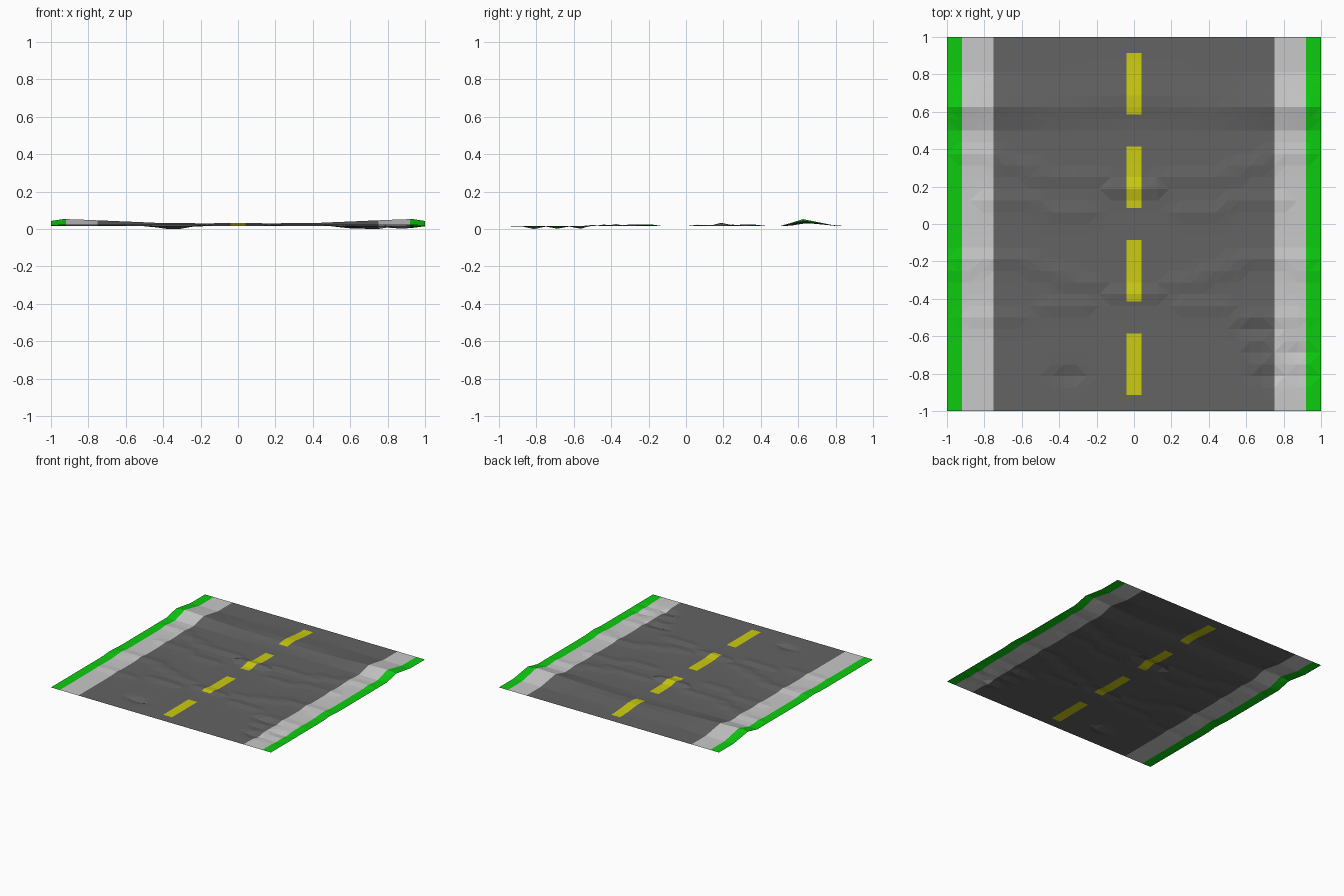
import bpy, bmesh

if "Cube" in bpy.data.objects:
    bpy.data.objects.remove(bpy.data.objects["Cube"])

BASE = 0.017


def material(name, rgb):
    m = bpy.data.materials.new(name)
    m.diffuse_color = (*rgb, 1)
    m.use_nodes = True
    m.node_tree.nodes["Principled BSDF"].inputs["Base Color"].default_value = m.diffuse_color
    return m


mats = [material("asphalt grey", (0.125, 0.125, 0.125)),
        material("pavement light grey", (0.58, 0.58, 0.58)),
        material("grass green", (0.004, 0.6, 0.005)),
        material("lane yellow", (0.6, 0.6, 0.005))]

# small bumps mirrored in x: distance from middle, y, half width, height
BUMPS = [(0, 0.1875, 0.12, 0.018), (0.25, 0.25, 0.1, 0.009),
         (0.45, 0.25, 0.1, 0.008), (0.62, 0.3125, 0.1, 0.009),
         (0.82, 0.375, 0.12, 0.008), (0.35, 0.0625, 0.12, 0.008),
         (0.65, 0.125, 0.16, 0.007), (0.75, -0.1875, 0.22, 0.010),
         (0.45, -0.25, 0.1, 0.009), (0.92, -0.25, 0.08, 0.007),
         (0.3, -0.3125, 0.1, 0.008), (0, -0.375, 0.12, 0.011),
         (0.36, -0.4375, 0.12, 0.009), (0.75, -0.5, 0.15, 0.007)]
# potholes: x, y, half width, depth
HOLES = [(-0.35, -0.8125, 0.05, 0.015), (0.65, -0.5625, 0.06, 0.014),
         (0.66, -0.6875, 0.03, 0.01), (0.72, -0.8125, 0.05, 0.015),
         (0.875, -0.6875, 0.04, 0.013), (0.9, -0.8125, 0.03, 0.008)]


def patch(x, y, cx, cy, half):
    across = min(1, max(0, 1 - (abs(x - cx) - half) / 0.0625))
    return across * max(0, 1 - abs(y - cy) / 0.07)


def height(x, y):
    ax = abs(x)
    # long ridge crossing the road, taller at the verges
    t = min(1, max(0, (ax - 0.45) / 0.45))
    crest = 0.019 + 0.019 * t
    mid = 0.66 - 0.035 * min(1, ax / 0.5)
    if ax > 0.95:
        crest -= 0.010
    d = y - mid
    ridge = crest * max(0, 1 - (d / 0.19 if d > 0 else -d / 0.12))
    bump = max(h * patch(ax, y, cx, cy, w) for cx, cy, w, h in BUMPS)
    hole = max(h * patch(x, y, cx, cy, w) for cx, cy, w, h in HOLES)
    return max(0, BASE + max(ridge, bump) - hole)


# road sheet, displaced on a coarse grid
bm = bmesh.new()
bmesh.ops.create_grid(bm, x_segments=32, y_segments=32, size=1)
for v in bm.verts:
    v.co.z = height(v.co.x, v.co.y)
low = min(v.co.z for v in bm.verts)
for v in bm.verts:
    v.co.z -= low
bmesh.ops.triangulate(bm, faces=bm.faces[:])

# cut the colour borders into the sheet


def cut(co, no):
    bmesh.ops.bisect_plane(bm, geom=bm.verts[:] + bm.edges[:] + bm.faces[:],
                           plane_co=co, plane_no=no, dist=1e-5)


for s in (-1, 1):
    for x in (0.04, 0.75, 0.92):
        cut((s * x, 0, 0), (1, 0, 0))
    for y in (0.085, 0.415, 0.585, 0.915):
        cut((0, s * y, 0), (0, 1, 0))

# colour by distance from the middle line
for f in bm.faces:
    c = f.calc_center_median()
    ax, ay = abs(c.x), abs(c.y)
    if ax > 0.92:
        f.material_index = 2
    elif ax > 0.75:
        f.material_index = 1
    elif ax < 0.04 and (0.085 < ay < 0.415 or 0.585 < ay < 0.915):
        f.material_index = 3
bmesh.ops.recalc_face_normals(bm, faces=bm.faces[:])
if sum(f.normal.z for f in bm.faces) < 0:
    bmesh.ops.reverse_faces(bm, faces=bm.faces[:])

me = bpy.data.meshes.new("bumpy_road")
bm.to_mesh(me)
bm.free()
for m in mats:
    me.materials.append(m)
road = bpy.data.objects.new("bumpy_road", me)
bpy.context.collection.objects.link(road)
